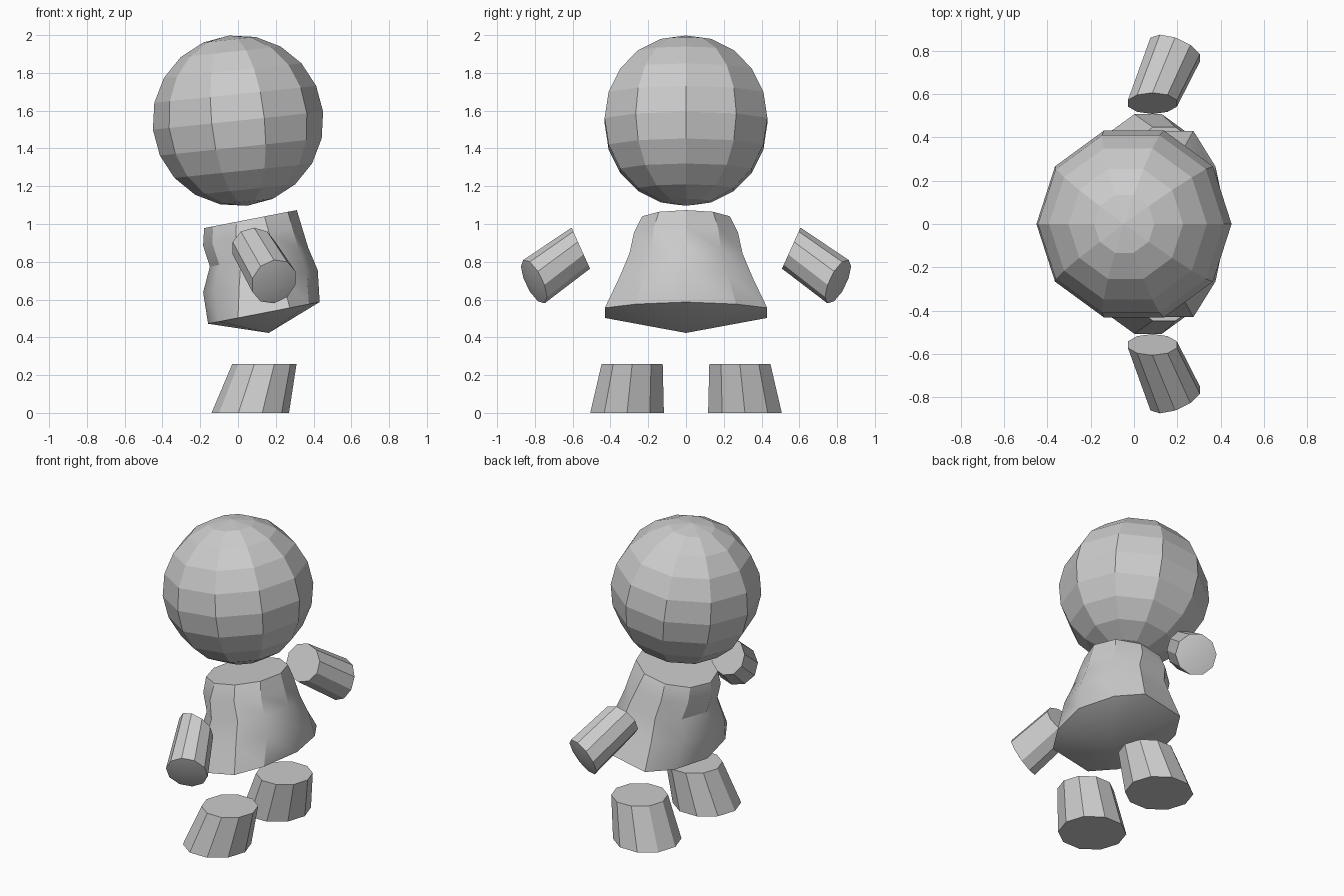
import bpy, bmesh
from math import cos, sin, pi, radians
from mathutils import Vector

default = bpy.data.objects.get("Cube")
if default:
    bpy.data.objects.remove(default, do_unlink=True)

SIDES = 10
grey = bpy.data.materials.new("plain grey")
grey.use_nodes = True
colour = (0.6, 0.6, 0.6, 1)
grey.diffuse_color = colour
grey.node_tree.nodes["Principled BSDF"].inputs["Base Color"].default_value = colour


def ring(centre, radius, normal=(0, 0, 1), phase=0):
    """Ten-sided ring around a point, square to its normal."""
    n = Vector(normal).normalized()
    u = Vector((1, 0, 0))
    u = (u - n * u.dot(n)).normalized()
    v = n.cross(u)
    angles = [2 * pi * i / SIDES + phase for i in range(SIDES)]
    return [Vector(centre) + radius * (cos(a) * u + sin(a) * v) for a in angles]


def loft(name, rings, start=None, end=None, smooth=True, tilt=0, location=(0, 0, 0)):
    """Skin rings in order; each end is a flat cap or a fan to a point."""
    bm = bmesh.new()
    loops = [[bm.verts.new(p) for p in r] for r in rings]
    for a, b in zip(loops, loops[1:]):
        for i in range(SIDES):
            j = (i + 1) % SIDES
            bm.faces.new((a[i], a[j], b[j], b[i]))
    for loop, point in ((loops[0], start), (loops[-1], end)):
        if point is None:
            bm.faces.new(loop)
        else:
            tip = bm.verts.new(point)
            for i in range(SIDES):
                bm.faces.new((loop[i], loop[(i + 1) % SIDES], tip))
    bmesh.ops.recalc_face_normals(bm, faces=bm.faces)
    mesh = bpy.data.meshes.new(name)
    bm.to_mesh(mesh)
    bm.free()
    mesh.materials.append(grey)
    obj = bpy.data.objects.new(name, mesh)
    bpy.context.collection.objects.link(obj)
    obj.location = location
    obj.rotation_euler.y = radians(tilt)
    if smooth:
        bpy.ops.object.select_all(action="DESELECT")
        obj.select_set(True)
        bpy.context.view_layer.objects.active = obj
        bpy.ops.object.shade_smooth_by_angle(angle=radians(30))
    return obj


# Head: faceted ball, tipped slightly
R = 0.453
steps = [pi * k / SIDES for k in range(1, SIDES)]
loft("head", [ring((0, 0, R * cos(t)), R * sin(t)) for t in steps],
     start=(0, 0, R), end=(0, 0, -R), smooth=False, tilt=-6, location=(0, 0, 1.547))


# Body: flared tunic, squashed front to back, with a shallow cone underneath
def body_ring(z, shift, half_depth, half_width):
    points = []
    for p in ring((0, 0, z), 1):
        depth = half_width if abs(p.x) < 0.5 else half_depth
        points.append(Vector((shift + p.x * depth, p.y * half_width, z)))
    return points


profile = [(0, 0, 0.25, 0.245), (-0.09, -0.007, 0.266, 0.29), (-0.206, 0.006, 0.265, 0.315),
           (-0.333, -0.011, 0.309, 0.37), (-0.501, -0.025, 0.301, 0.452)]
loft("body", [body_ring(*p) for p in profile], end=(-0.02, 0, -0.61),
     tilt=-11, location=(0.066, 0, 1.026))

# Limbs: one of each on either side
for side, s in (("front", -1), ("rear", 1)):
    inner = ring((0.085, s * 0.557, 0.872), 0.119, (0, 0.91, -0.41 * s), pi / SIDES)
    outer = ring((0.19, s * 0.805, 0.695), 0.128, (0.35 * s, 0.84, -0.41 * s), pi / SIDES)
    loft(side + "_arm", [inner, outer], end=(0.197, s * 0.822, 0.687))
    loft(side + "_leg", [ring((0.065, s * 0.312, 0), 0.205),
                         ring((0.14, s * 0.285, 0.26), 0.17)])
